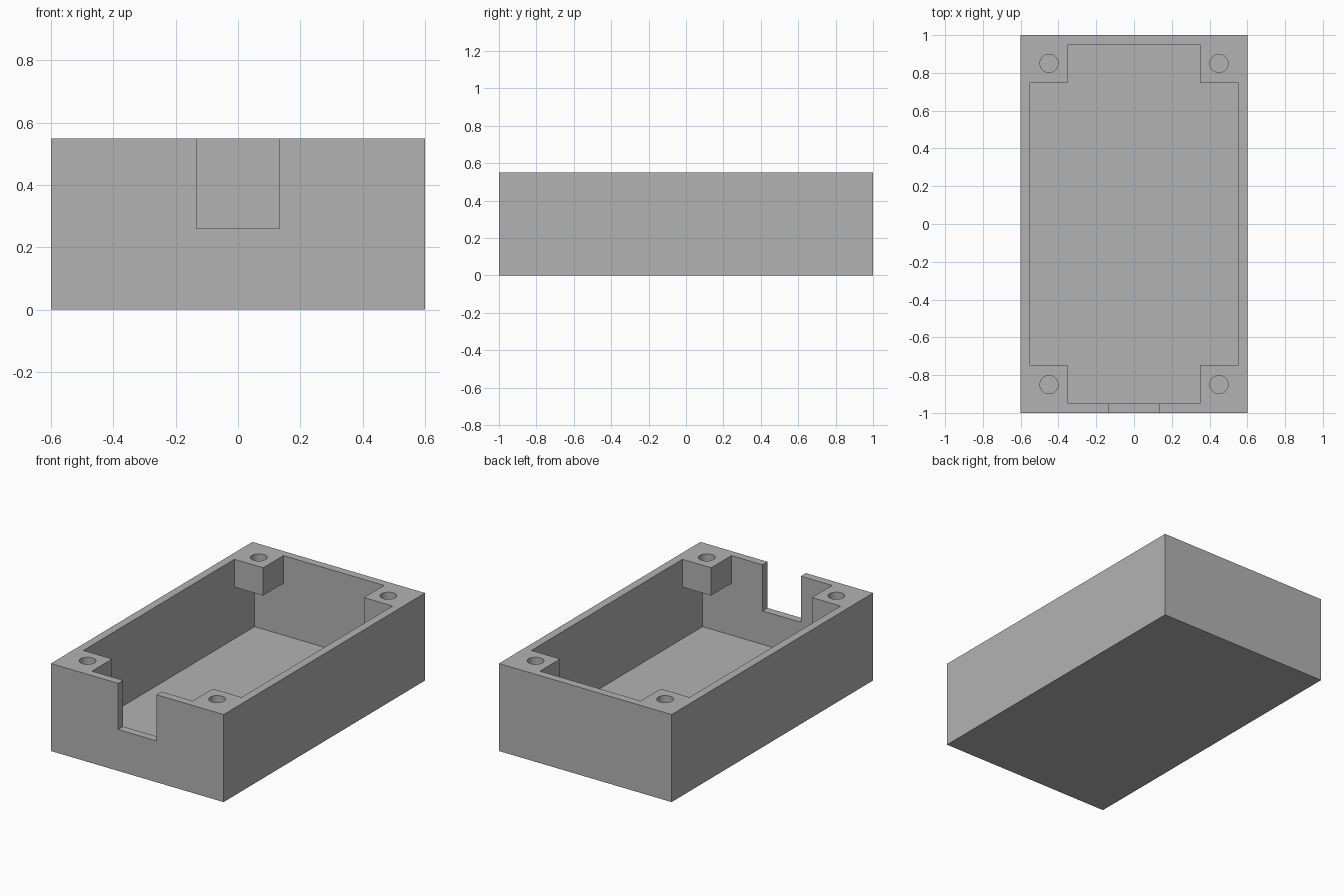
import bpy

cube = bpy.data.objects.get("Cube")
if cube:
    bpy.data.objects.remove(cube, do_unlink=True)

HEIGHT, FLOOR, BLOCK_BOTTOM, ABOVE = 0.55, 0.05, 0.375, 0.7

grey = bpy.data.materials.new("plain grey")
grey.use_nodes = True
colour = (0.45, 0.45, 0.45, 1)
grey.diffuse_color = colour
grey.node_tree.nodes["Principled BSDF"].inputs["Base Color"].default_value = colour


def box(name, low, high):
    """Axis-aligned box between two corners."""
    centre = [(a + b) / 2 for a, b in zip(low, high)]
    bpy.ops.mesh.primitive_cube_add(size=1, location=centre)
    obj = bpy.context.object
    obj.name = name
    obj.scale = [b - a for a, b in zip(low, high)]
    bpy.ops.object.transform_apply(location=True, rotation=False, scale=True)
    obj.data.materials.append(grey)
    return obj


def cut(target, cutter):
    """Subtract the cutter from the target and discard it."""
    cutter.hide_render = True
    mod = target.modifiers.new("cut", 'BOOLEAN')
    mod.operation = 'DIFFERENCE'
    mod.solver = 'EXACT'
    mod.object = cutter
    bpy.ops.object.select_all(action='DESELECT')
    target.select_set(True)
    bpy.context.view_layer.objects.active = target
    bpy.ops.object.modifier_apply(modifier=mod.name)
    bpy.data.objects.remove(cutter, do_unlink=True)


# Outer shell
case = box("enclosure_base", (-0.6, -1, 0), (0.6, 1, HEIGHT))

# Cavity: full rectangle below, cross shape above to leave the corner blocks
cut(case, box("lower_cavity", (-0.55, -0.95, FLOOR), (0.55, 0.95, BLOCK_BOTTOM)))
cut(case, box("long_opening", (-0.35, -0.95, FLOOR), (0.35, 0.95, ABOVE)))
cut(case, box("wide_opening", (-0.55, -0.75, FLOOR), (0.55, 0.75, ABOVE)))

# Cable notch in the front wall
cut(case, box("front_notch", (-0.133, -1.1, 0.26), (0.133, -0.9, ABOVE)))

# Screw holes through the corner blocks
for x in (-0.45, 0.45):
    for y in (-0.85, 0.85):
        bpy.ops.mesh.primitive_cylinder_add(vertices=32, radius=0.048, depth=0.4,
                                            location=(x, y, HEIGHT - 0.05))
        hole = bpy.context.object
        hole.name = "screw_hole"
        hole.data.materials.append(grey)
        cut(case, hole)

# Smooth hole walls, crisp edges elsewhere
case.select_set(True)
bpy.context.view_layer.objects.active = case
bpy.ops.object.shade_smooth_by_angle()
